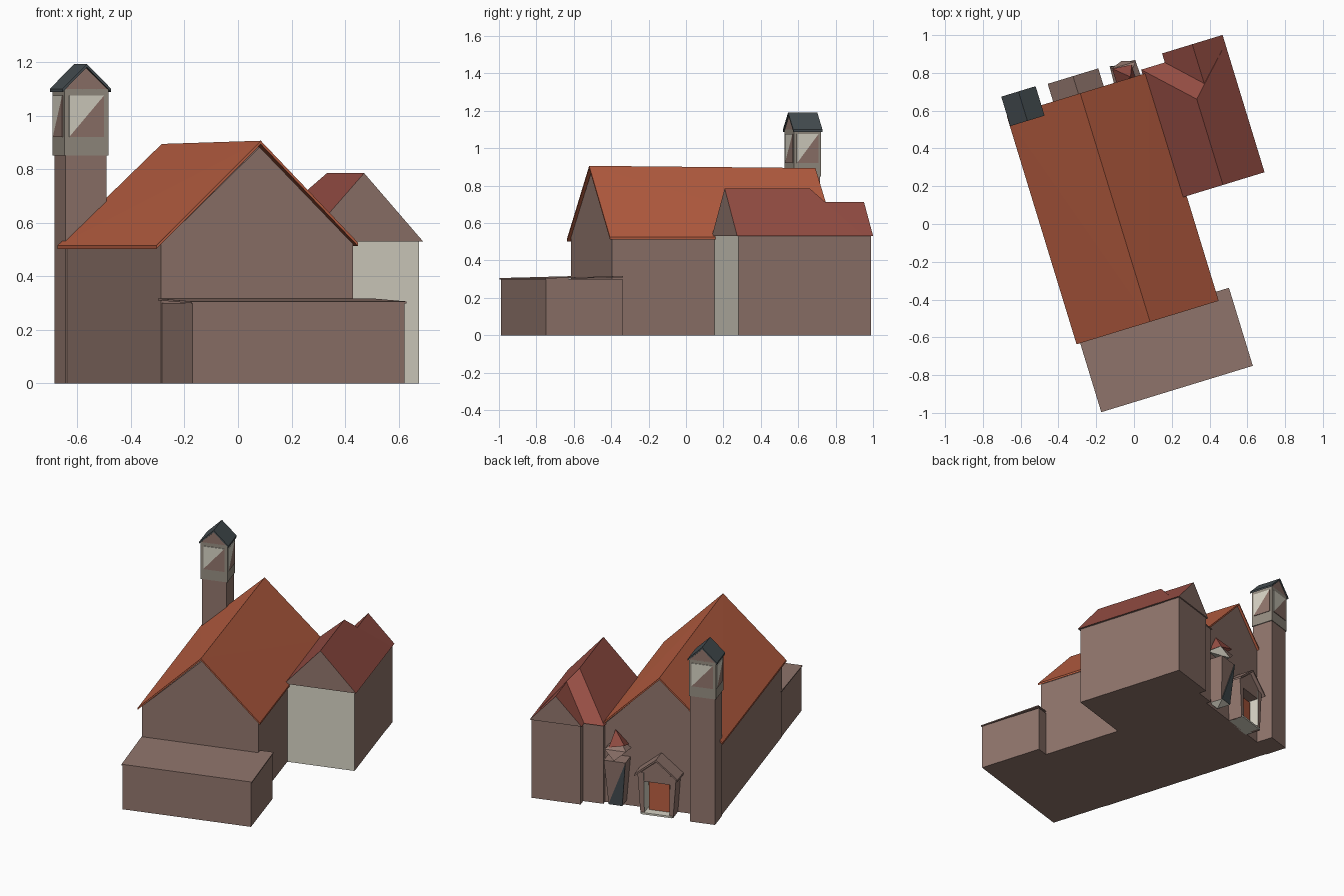
import bpy, bmesh, math
from mathutils import Matrix

if "Cube" in bpy.data.objects:
    bpy.data.objects.remove(bpy.data.objects["Cube"])

TURN = Matrix.Rotation(math.radians(17), 4, 'Z')   # whole building is turned


def material(name, *rgb):
    col = [(c / 255 / 12.92 if c < 11 else ((c / 255 + .055) / 1.055) ** 2.4) for c in rgb] + [1]
    m = bpy.data.materials.new(name)
    m.use_nodes = True
    m.diffuse_color = col
    bsdf = m.node_tree.nodes["Principled BSDF"]
    bsdf.inputs["Base Color"].default_value = col
    bsdf.inputs["Roughness"].default_value = .9
    return m


WALL = material("brown plaster", 144, 117, 108)
CREAM = material("cream plaster", 214, 210, 196)
ORANGE = material("orange tile", 184, 94, 65)
RED = material("dark red tile", 150, 78, 68)
SLATE = material("slate", 70, 78, 82)
TAUPE = material("taupe timber", 150, 142, 130)


def solid(name, pts, mat, mat2=None, rule=None):
    """Convex solid around points; faces whose normal meets the rule get mat2."""
    bm = bmesh.new()
    for p in pts:
        bm.verts.new(p)
    bmesh.ops.convex_hull(bm, input=bm.verts[:])
    bmesh.ops.dissolve_limit(bm, angle_limit=.01, verts=bm.verts[:], edges=bm.edges[:])
    bmesh.ops.recalc_face_normals(bm, faces=bm.faces[:])
    bm.normal_update()
    for f in bm.faces:
        f.material_index = int(bool(rule and rule(f.normal)))
    mesh = bpy.data.meshes.new(name)
    bm.to_mesh(mesh)
    bm.free()
    mesh.transform(TURN)
    for m in (mat, mat2):
        if m:
            mesh.materials.append(m)
    obj = bpy.data.objects.new(name, mesh)
    bpy.context.collection.objects.link(obj)
    return obj


def box(name, x, y, z, mat, mat2=None, rule=None):
    return solid(name, [(i, j, k) for i in x for j in y for k in z], mat, mat2, rule)


def prism(name, profile, y, mat, mat2=None, rule=None):
    """Extrude an x-z profile between two y values."""
    return solid(name, [(a, j, z) for a, z in profile for j in y], mat, mat2, rule)


def gable_roof(name, left, ridge, right, y, mat, thick=.013, drop=0):
    """Two thin slopes meeting at the ridge, which may sink towards the back."""
    for side, eave in (("left", right), ("right", left)):
        pts = []
        for j, d in zip(y, (0, drop)):
            for t in (0, thick):
                pts += [(eave[0], j, eave[1] - t), (ridge[0], j, ridge[1] - d - t)]
        solid(f"{name}_{side}", pts, mat)


def gable_end(n):
    return abs(n.y) > .9


# Main hall
prism("hall_walls", [(-.455, 0), (.295, 0), (.295, .52), (-.07, .882), (-.455, .52)],
      (-.505, .73), WALL)
gable_roof("hall_roof", (-.477, .515), (-.07, .906), (.31, .525), (-.52, .745), ORANGE, drop=.012)

# Low front extension
box("extension_walls", (-.452, .375), (-.897, -.47), (0, .3), WALL)
solid("extension_roof", [(a, j, z + t) for a in (-.457, .382) for j, z in ((-.902, .299), (-.47, .31))
                         for t in (0, .007)], WALL)

# Side wing with hipped back and a small rear gable
box("wing_walls", (.285, .728), (.07, .76), (0, .531), WALL, CREAM, lambda n: n.y < -.9)
box("wing_rear_walls", (.415, .73), (.7, .812), (0, .531), WALL)
solid("wing_roof", [(.278, .06, .53), (.741, .06, .53), (.511, .06, .785), (.511, .535, .785),
                    (.275, .77, .53), (.741, .77, .53)], RED, WALL, lambda n: n.y < -.9 or n.z < -.9)
prism("wing_rear_gable", [(.406, .53), (.741, .53), (.573, .712)], (.6, .82), RED, WALL,
      lambda n: gable_end(n) or n.z < -.9)

# Tower shaft, belfry and cap
TX, TY = -.38, .769
box("tower_shaft", (-.46, -.3), (.698, .84), (0, .86), WALL)
box("belfry", (-.466, -.294), (.694, .844), (.85, 1.1), TAUPE)
prism("belfry_gable", [(-.466, 1.095), (-.294, 1.095), (TX, 1.178)], (.694, .844), WALL)
gable_roof("tower_roof", (-.475, 1.1), (TX, 1.192), (-.285, 1.1), (.687, .85), SLATE, thick=.012)

# Split belfry panels on all four sides
for k in range(4):
    half, depth = ((.068, .075), (.06, .086))[k % 2]
    c, s = round(math.cos(k * math.pi / 2)), round(math.sin(k * math.pi / 2))
    low_left, low_right = (-half, .92), (half, .92)
    top_left, top_right = (-half, 1.075), (half, 1.075)
    for label, tri, mat in (("cream", (low_left, top_left, top_right), CREAM),
                            ("brown", (low_left, low_right, top_right), WALL)):
        pts = [(TX + c * h + s * d, TY + s * h - c * d, z) if k % 2 == 0 else
               (TX + s * d, TY + s * h, z)
               for h, z in tri for d in (depth - .002, depth + .004)]
        solid(f"belfry_panel_{label}_{k}", pts, mat)

# Rear entrance with gabled hood
EX = -.08
box("entrance_door", (EX - .065, EX + .065), (.725, .775), (.01, .2), ORANGE)
box("entrance_step", (EX - .1, EX + .1), (.72, .83), (0, .012), CREAM)
for side in (-1, 1):
    solid(f"entrance_post_{side}", [(EX + side * a, j, z) for a, z in
          ((.08, 0), (.105, 0), (.085, .28), (.125, .28)) for j in (.72, .825)],
          WALL, CREAM, lambda n, s=side: n.x * s < -.9)
prism("entrance_gable", [(EX - .115, .22), (EX + .115, .22), (EX + .115, .27), (EX, .365),
                         (EX - .115, .27)], (.72, .822), WALL)
gable_roof("entrance_hood", (EX - .14, .27), (EX, .385), (EX + .14, .27), (.72, .843), WALL)

# Rear niche: pillar, slate face, cream canopy and red cap
NX = .19
solid("niche_pillar", [(NX + h * w, j, z) for h in (-1, 1) for w, j, z in
      ((.045, .72, .03), (.045, .81, .03), (.07, .72, .33), (.07, .83, .33))], WALL)
solid("niche_slate_face", [(NX + a, j + d, z) for a, j, z in
      ((-.07, .83, .33), (-.045, .81, .03), (.045, .81, .03)) for d in (0, .006)], SLATE)
solid("niche_foot", [(NX - .045, .72, .03), (NX + .045, .72, .03), (NX - .045, .815, .03),
                     (NX + .045, .815, .03), (NX, .75, 0)], CREAM)
solid("niche_canopy", [(NX - .075, .72, .39), (NX + .075, .72, .39), (NX - .07, .82, .4),
                       (NX + .07, .82, .4), (NX, .845, .34), (NX, .74, .45)], CREAM,
      WALL, lambda n: n.z > .3)
solid("niche_cap", [(NX - .06, .72, .41), (NX + .045, .72, .41), (NX - .06, .82, .44),
                    (NX + .045, .81, .41), (NX + .02, .75, .51)], RED)
